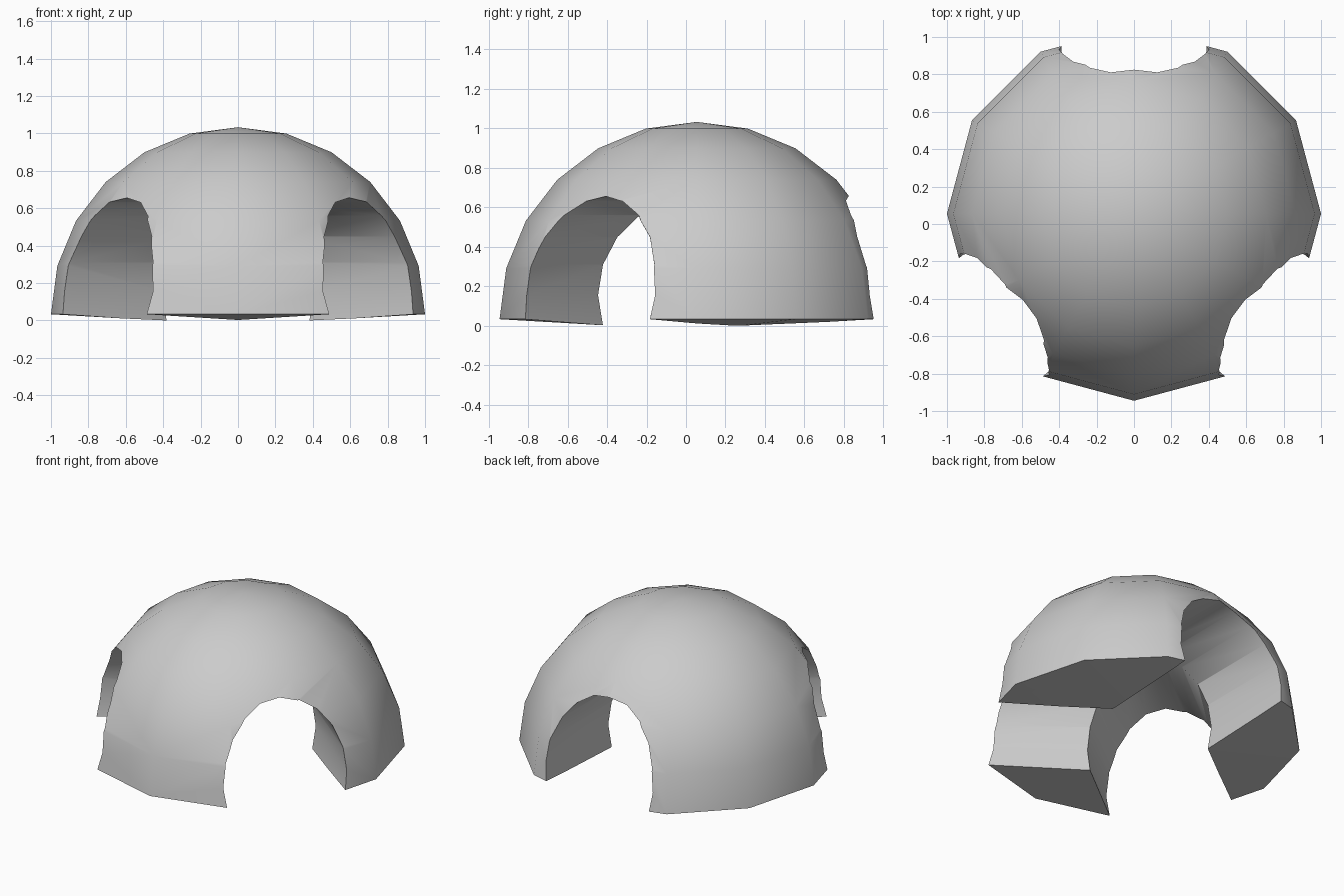
import bpy, bmesh
from math import sin, cos, pi, radians

cube = bpy.data.objects.get("Cube")
if cube:
    bpy.data.objects.remove(cube, do_unlink=True)

CENTRE_Y = 0.055
RIM_Z = 0.033
POLE_Z = -0.0255


def add_object(name, bm):
    bmesh.ops.recalc_face_normals(bm, faces=bm.faces[:])
    mesh = bpy.data.meshes.new(name)
    bm.to_mesh(mesh)
    bm.free()
    obj = bpy.data.objects.new(name, mesh)
    bpy.context.collection.objects.link(obj)
    return obj


def make_dome():
    # Upper half of a twelve-sided sphere, closed by a very shallow cone
    bm = bmesh.new()
    bmesh.ops.create_uvsphere(bm, u_segments=12, v_segments=12, radius=1)
    low = [v for v in bm.verts if v.co.z < -0.01]
    bmesh.ops.delete(bm, geom=low, context='VERTS')
    rim = [e for e in bm.edges if e.is_boundary]
    pole = bm.verts.new((0, 0, POLE_Z - RIM_Z))
    for e in rim:
        bm.faces.new((e.verts[0], e.verts[1], pole))
    bmesh.ops.translate(bm, verts=bm.verts[:], vec=(0, CENTRE_Y, RIM_Z))
    return add_object("dome_shelter", bm)


def make_tunnel(name, angle, shift, height):
    # Oval tunnel running outward from the middle
    bm = bmesh.new()
    rings = []
    for depth in (-0.02, 1.5):
        ring = []
        for i in range(20):
            a = 2 * pi * i / 20
            side, z = shift + 0.402 * sin(a), 0.155 + height * cos(a)
            x = depth * cos(angle) - side * sin(angle)
            y = depth * sin(angle) + side * cos(angle)
            ring.append(bm.verts.new((x, y + CENTRE_Y, z)))
        rings.append(ring)
        bm.faces.new(ring)
    inner, outer = rings
    for i in range(20):
        j = (i + 1) % 20
        bm.faces.new((inner[i], inner[j], outer[j], outer[i]))
    obj = add_object(name, bm)
    obj.hide_render = True
    return obj


dome = make_dome()
bpy.ops.object.select_all(action='DESELECT')
bpy.context.view_layer.objects.active = dome
dome.select_set(True)

# Three archways: one at the back, two at the front corners
archways = (("back", 90, 0, 0.503),
            ("front_right", 218.5, -0.01, 0.5),
            ("front_left", 321.5, 0.01, 0.501))
for name, degrees, shift, height in archways:
    cutter = make_tunnel(name + "_archway_cutter", radians(degrees), shift, height)
    mod = dome.modifiers.new(name + "_archway", 'BOOLEAN')
    mod.operation = 'DIFFERENCE'
    mod.solver = 'MANIFOLD'
    mod.object = cutter
    bpy.ops.object.modifier_apply(modifier=mod.name)
    bpy.data.objects.remove(cutter, do_unlink=True)

# Plain grey finish
grey = bpy.data.materials.new("light_grey")
grey.use_nodes = True
colour = (0.6, 0.6, 0.6, 1)
grey.diffuse_color = colour
grey.node_tree.nodes["Principled BSDF"].inputs["Base Color"].default_value = colour
dome.data.materials.clear()
dome.data.materials.append(grey)

bpy.ops.object.shade_smooth_by_angle(angle=radians(40))
